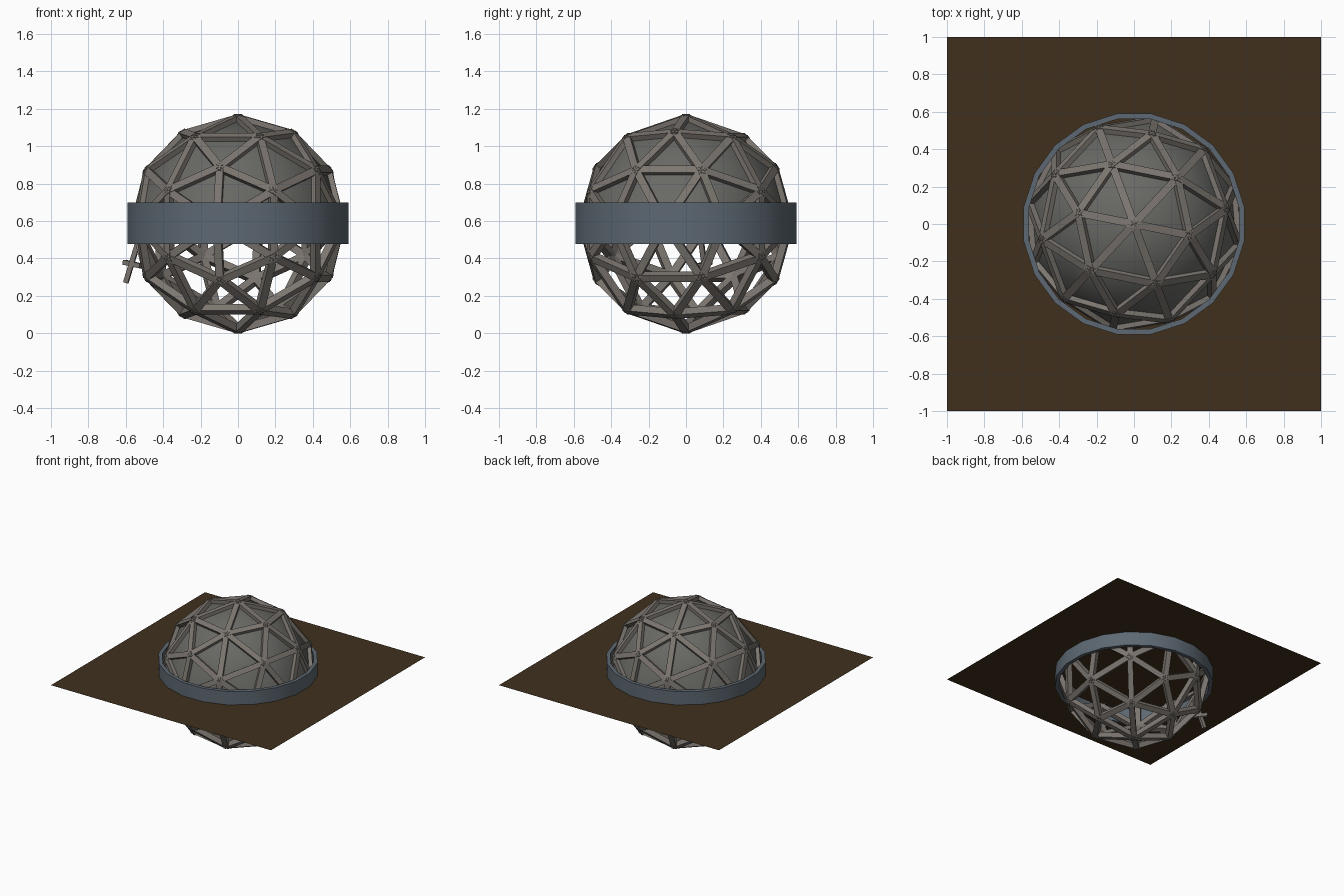
import bpy, bmesh, math
from mathutils import Vector, Matrix

if "Cube" in bpy.data.objects:
    bpy.data.objects.remove(bpy.data.objects["Cube"])

CZ = 0.585       # sphere centre height
PLANE_Z = 0.59   # deck height


def material(name, rgb):
    m = bpy.data.materials.new(name)
    m.diffuse_color = (*rgb, 1)
    m.use_nodes = True
    m.node_tree.nodes["Principled BSDF"].inputs["Base Color"].default_value = m.diffuse_color
    return m


def finish(bm, name, mat):
    bmesh.ops.recalc_face_normals(bm, faces=bm.faces)
    me = bpy.data.meshes.new(name)
    bm.to_mesh(me)
    bm.free()
    me.materials.append(mat)
    ob = bpy.data.objects.new(name, me)
    bpy.context.scene.collection.objects.link(ob)
    return ob


def smooth(ob, angle):
    bpy.ops.object.select_all(action='DESELECT')
    ob.select_set(True)
    bpy.context.view_layer.objects.active = ob
    bpy.ops.object.shade_smooth_by_angle(angle=math.radians(angle))


def geodesic(radius):
    """Two-level icosphere turned so a six-way node sits on top."""
    bm = bmesh.new()
    bmesh.ops.create_icosphere(bm, subdivisions=2, radius=1)
    pole = max(bm.verts, key=lambda v: v.co.z)
    z = pole.link_edges[0].other_vert(pole).co.normalized()
    a = (pole.co - z * pole.co.dot(z)).normalized()
    b = z.cross(a)
    turn = Matrix.Rotation(math.radians(168.6), 3, 'Z') @ Matrix((a, b, z))
    for v in bm.verts:
        v.co = turn @ v.co.normalized() * radius + Vector((0, 0, CZ))
    return bm


def beam(bm, p, q, out, width, depth, extra=0.0):
    """Square bar from p to q with one side facing 'out'."""
    x = (q - p).normalized()
    y = out.cross(x).normalized()
    z = x.cross(y)
    rot = Matrix((x, y, z)).transposed().to_4x4()
    size = Matrix.Diagonal(((q - p).length + extra, width, depth, 1))
    bmesh.ops.create_cube(bm, size=1, matrix=Matrix.Translation((p + q) / 2) @ rot @ size)


steel = material("strut_grey", (0.20, 0.18, 0.16))
glass = material("dome_grey", (0.14, 0.14, 0.13))
slate = material("band_slate", (0.11, 0.14, 0.17))
earth = material("deck_brown", (0.05, 0.03, 0.012))
centre = Vector((0, 0, CZ))

# lattice of struts
cage = geodesic(0.565)
bm = bmesh.new()
for e in cage.edges:
    p, q = e.verts[0].co, e.verts[1].co
    beam(bm, p, q, (p + q) / 2 - centre, 0.042, 0.04, 0.015)
cage.free()
finish(bm, "lattice_struts", steel)

# loose strut and crossbar on the lower left
bm = bmesh.new()
out = Vector((-1, 0.2, 0.3))
beam(bm, Vector((-0.53, 0.08, 0.50)), Vector((-0.60, 0.11, 0.27)), out, 0.026, 0.026)
beam(bm, Vector((-0.61, 0.13, 0.38)), Vector((-0.52, 0.07, 0.36)), Vector((0, 0, 1)), 0.026, 0.026)
finish(bm, "loose_strut", steel)

# upper dome skin, open underneath
bm = geodesic(0.56)
bmesh.ops.bisect_plane(bm, geom=bm.verts[:] + bm.edges[:] + bm.faces[:],
                       plane_co=(0, 0, PLANE_Z), plane_no=(0, 0, 1), clear_inner=True)
smooth(finish(bm, "dome_skin", glass), 40)

# equator band
N = 20
bm = bmesh.new()
profile = [(0.568, 0.477), (0.597, 0.477), (0.597, 0.70), (0.568, 0.70)]
rings = []
for i in range(N):
    t = math.tau * (i + 0.5) / N
    rings.append([bm.verts.new((r * math.cos(t), r * math.sin(t), z)) for r, z in profile])
for i in range(N):
    s, n = rings[i], rings[(i + 1) % N]
    for k in range(4):
        j = (k + 1) % 4
        bm.faces.new((s[k], n[k], n[j], s[j]))
smooth(finish(bm, "equator_band", slate), 30)

# flat square deck
bm = bmesh.new()
bmesh.ops.create_grid(bm, x_segments=1, y_segments=1, size=1,
                      matrix=Matrix.Translation((0, 0, PLANE_Z)))
finish(bm, "deck_plane", earth)
